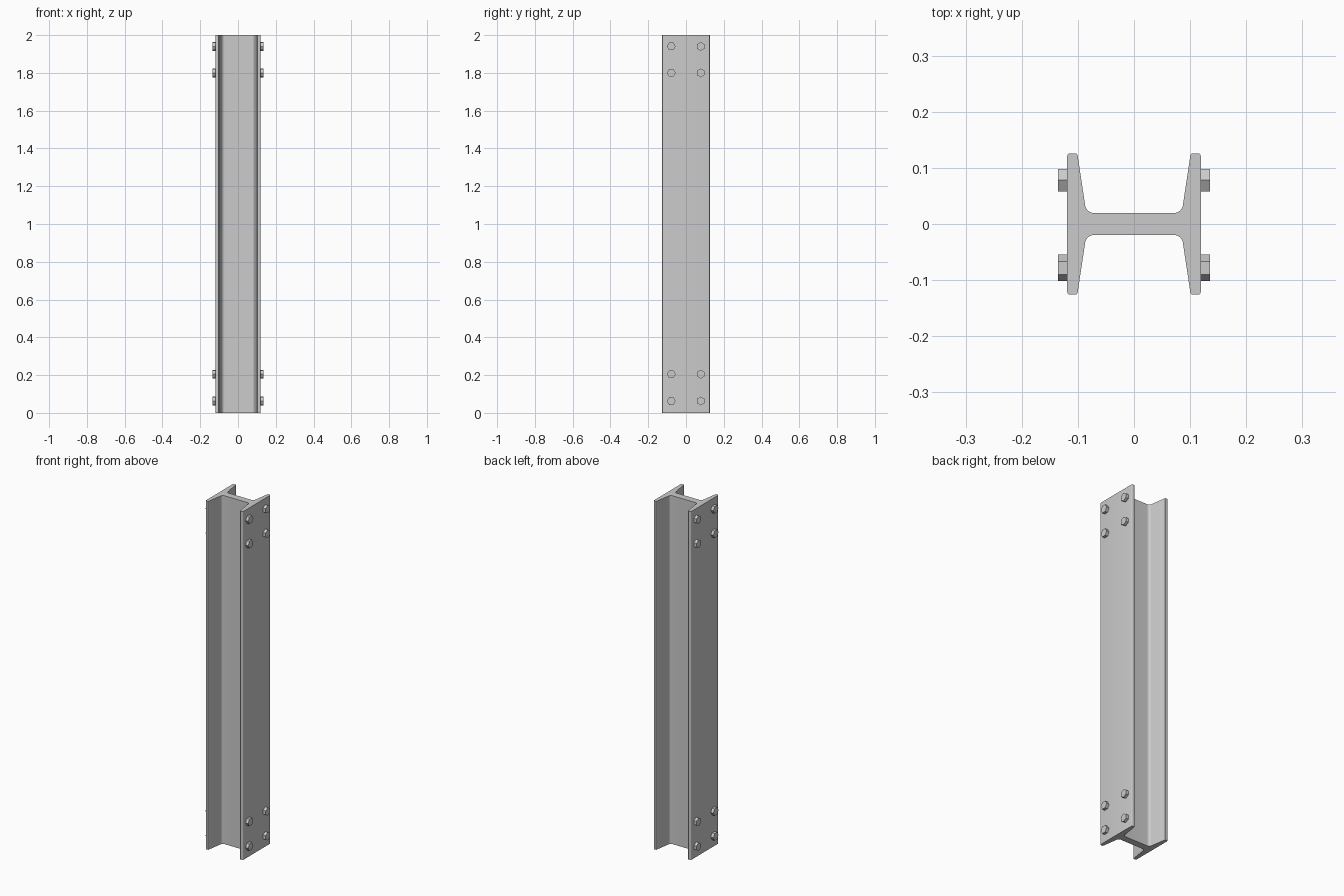
import bpy, bmesh, math
from mathutils import Vector, Matrix

if "Cube" in bpy.data.objects:
    bpy.data.objects.remove(bpy.data.objects["Cube"])

LENGTH = 2.0
FLANGE_X = 0.119   # outer face of the flanges
BOLT_X = 0.1355    # outer face of the bolt heads


def add_object(name, bm):
    bmesh.ops.recalc_face_normals(bm, faces=bm.faces)
    mesh = bpy.data.meshes.new(name)
    bm.to_mesh(mesh)
    bm.free()
    obj = bpy.data.objects.new(name, mesh)
    bpy.context.collection.objects.link(obj)
    return obj


def round_corner(before, corner, after, radius, steps):
    """Arc points replacing a corner of the profile."""
    b, c, a = Vector(before), Vector(corner), Vector(after)
    u, v = (b - c).normalized(), (a - c).normalized()
    half = u.angle(v) / 2
    centre = c + (u + v).normalized() * radius / math.sin(half)
    start = c + u * radius / math.tan(half) - centre
    end = c + v * radius / math.tan(half) - centre
    return [centre + (start.lerp(end, i / steps)).normalized() * radius
            if i not in (0, steps) else centre + (start if i == 0 else end)
            for i in range(steps + 1)]


# Beam: quarter profile with tapered flange, rounded tip and root fillet
mid, outer, inner = (FLANGE_X, 0), (FLANGE_X, 0.126), (0.101, 0.126)
root, web = (0.085, 0.0195), (0, 0.0195)
quarter = (round_corner(mid, outer, inner, 0.005, 4)
           + round_corner(outer, inner, root, 0.004, 4)
           + round_corner(inner, root, web, 0.0165, 8))
half = quarter + [Vector((-p.x, p.y)) for p in reversed(quarter)]
outline = half + [Vector((p.x, -p.y)) for p in reversed(half)]

bm = bmesh.new()
face = bm.faces.new([bm.verts.new((p.x, p.y, 0)) for p in outline])
ext = bmesh.ops.extrude_face_region(bm, geom=[face], use_keep_orig=True)
top = [g for g in ext["geom"] if isinstance(g, bmesh.types.BMVert)]
bmesh.ops.translate(bm, verts=top, vec=(0, 0, LENGTH))
beam = add_object("beam", bm)
bpy.context.view_layer.objects.active = beam
beam.select_set(True)
bpy.ops.object.shade_smooth_by_angle(angle=math.radians(35))
beam.select_set(False)


# Hex bolt heads: four at each end of both flanges
def bolt_head(name, side, y, z, turn):
    depth = BOLT_X - FLANGE_X + 0.004
    bm = bmesh.new()
    bmesh.ops.create_cone(bm, cap_ends=True, segments=6, radius1=0.0232,
                          radius2=0.0232, depth=depth,
                          matrix=Matrix.Rotation(turn, 4, 'Z'))
    # Turn the axis to x, local y stays on y
    bmesh.ops.rotate(bm, verts=bm.verts, cent=(0, 0, 0),
                     matrix=Matrix.Rotation(math.pi / 2, 3, 'Y'))
    obj = add_object(name, bm)
    obj.location = (side * (BOLT_X - depth / 2), y, z)


for side, label in ((-1, "left"), (1, "right")):
    for i, z in enumerate((0.063, 0.205, 1.80, 1.94)):
        # Back bolts point up, front bolts have a flat on top
        bolt_head(f"bolt_{label}_back_{i + 1}", side, 0.078, z, math.radians(30))
        bolt_head(f"bolt_{label}_front_{i + 1}", side, -0.078, z, 0)
